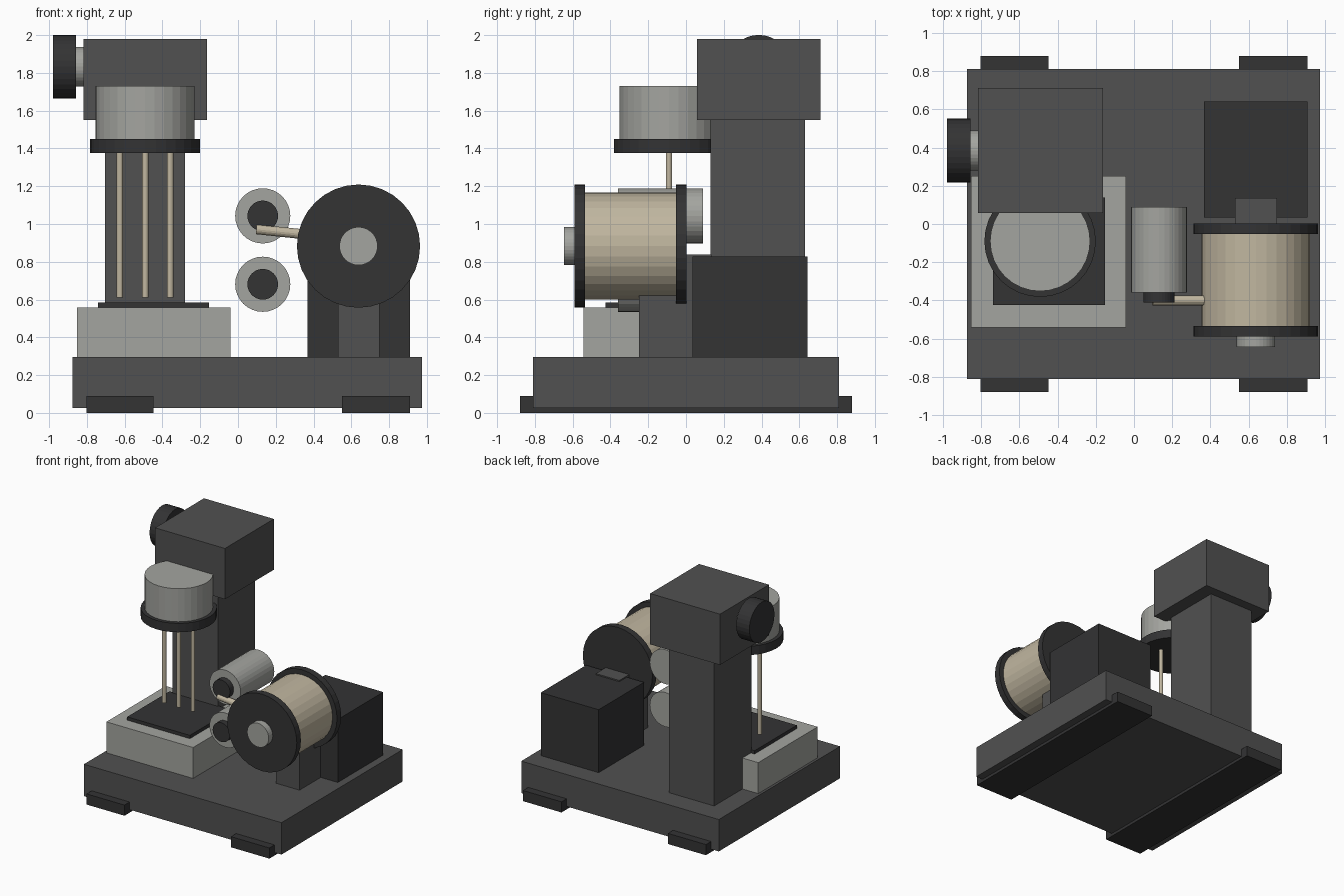
import bpy
import math
from mathutils import Vector

if "Cube" in bpy.data.objects:
    bpy.data.objects.remove(bpy.data.objects["Cube"])


def material(name, rgb):
    m = bpy.data.materials.new(name)
    m.diffuse_color = (*rgb, 1.0)
    m.use_nodes = True
    m.node_tree.nodes["Principled BSDF"].inputs["Base Color"].default_value = m.diffuse_color
    return m


LIGHT = material("light_grey", (0.37, 0.375, 0.35))
MID = material("mid_grey", (0.082, 0.082, 0.082))
DARK = material("dark_grey", (0.033, 0.033, 0.034))
TAN = material("tan", (0.53, 0.47, 0.35))


def finish(name, mat):
    ob = bpy.context.object
    ob.name = ob.data.name = name
    ob.data.materials.append(mat)
    return ob


def box(name, mat, x, y, z):
    """Box from (low, high) ranges on each axis."""
    bpy.ops.mesh.primitive_cube_add(size=1, location=[sum(r) / 2 for r in (x, y, z)])
    ob = finish(name, mat)
    for v in ob.data.vertices:
        v.co = [c * (r[1] - r[0]) for c, r in zip(v.co, (x, y, z))]
    return ob


def rod(name, mat, start, end, radius, sides=32):
    """Flat-faced cylinder between two points."""
    a, b = Vector(start), Vector(end)
    d = b - a
    bpy.ops.mesh.primitive_cylinder_add(
        vertices=sides, radius=radius, depth=d.length, location=(a + b) / 2,
        rotation=d.to_track_quat('Z', 'Y').to_euler())
    return finish(name, mat)


# Base plate on two skids
box("base", MID, (-0.875, 0.975), (-0.811, 0.811), (0.025, 0.295))
box("left_skid", DARK, (-0.803, -0.447), (-0.88, 0.88), (0, 0.09))
box("right_skid", DARK, (0.55, 0.91), (-0.88, 0.88), (0, 0.09))

# Column with head block and side knob
box("column", MID, (-0.705, -0.28), (0.13, 0.63), (0.295, 1.55))
box("head", MID, (-0.817, -0.163), (0.058, 0.712), (1.55, 1.98))
rod("knob_shaft", LIGHT, (-0.87, 0.385, 1.833), (-0.80, 0.385, 1.833), 0.105)
rod("knob", DARK, (-0.98, 0.385, 1.833), (-0.857, 0.385, 1.833), 0.168)

# Hopper hanging over the work table
CX, CY = -0.492, -0.09
rod("hopper", LIGHT, (CX, CY, 1.44), (CX, CY, 1.73), 0.262)
rod("hopper_flange", DARK, (CX, CY, 1.375), (CX, CY, 1.45), 0.292)
box("table", LIGHT, (-0.853, -0.041), (-0.542, 0.252), (0.295, 0.557))
box("table_plate", DARK, (-0.74, -0.153), (-0.425, 0.14), (0.557, 0.585))
for i, x in enumerate((-0.627, -0.491, -0.359)):
    rod(f"strand_{i + 1}", TAN, (x, CY, 0.61), (x, CY, 1.39), 0.017, 16)

# Pair of feed rollers with dark end pins
for label, z in (("lower", 0.681), ("upper", 1.043)):
    rod(f"{label}_roller", LIGHT, (0.131, -0.36, z), (0.131, 0.09, z), 0.146)
    rod(f"{label}_roller_pin", DARK, (0.131, -0.41, z), (0.131, -0.34, z), 0.081)

# Winding spool: drum, two flanges and a hub
SX, SZ = 0.638, 0.883
rod("spool_drum", TAN, (SX, -0.55, SZ), (SX, -0.04, SZ), 0.284)
rod("spool_front_flange", DARK, (SX, -0.59, SZ), (SX, -0.535, SZ), 0.326)
rod("spool_back_flange", DARK, (SX, -0.052, SZ), (SX, 0.003, SZ), 0.326)
rod("spool_hub", LIGHT, (SX, -0.645, SZ), (SX, -0.58, SZ), 0.101)

# Thread running from the rollers to the spool
rod("thread", TAN, (0.097, -0.40, 0.972), (0.45, -0.40, 0.935), 0.026, 16)

# Motor housing and spool stand
box("motor_housing", DARK, (0.368, 0.91), (0.035, 0.643), (0.295, 0.828))
box("spool_stand", MID, (0.53, 0.75), (-0.248, 0.135), (0.295, 0.838))
